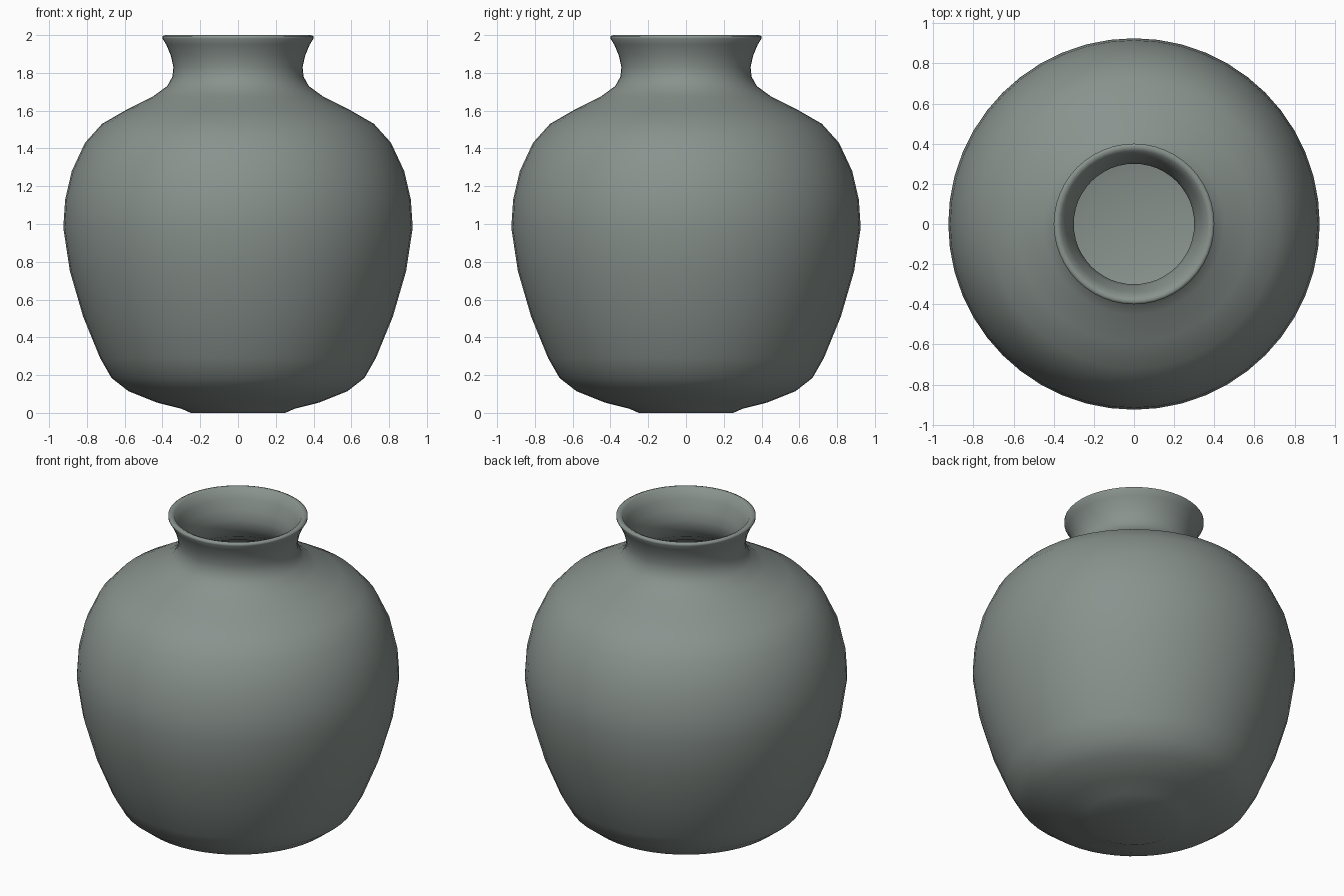
import bpy
import bmesh
import math

if "Cube" in bpy.data.objects:
    bpy.data.objects.remove(bpy.data.objects["Cube"], do_unlink=True)

SEGMENTS = 48

# Glaze colour
glaze = bpy.data.materials.new("grey_green_glaze")
glaze.use_nodes = True
colour = (0.25, 0.29, 0.27, 1.0)
glaze.diffuse_color = colour
shader = next(n for n in glaze.node_tree.nodes if n.type == 'BSDF_PRINCIPLED')
shader.inputs["Base Color"].default_value = colour
shader.inputs["Roughness"].default_value = 0.6

# Profiles as (radius, height): foot, belly, shoulder, neck
outer = [(0, 0.005), (0.25, 0.005), (0.30, 0.022), (0.43, 0.055), (0.58, 0.115),
         (0.67, 0.185), (0.73, 0.29), (0.82, 0.51), (0.89, 0.75),
         (0.925, 0.98), (0.915, 1.13), (0.88, 1.28), (0.81, 1.43),
         (0.72, 1.53), (0.59, 1.605), (0.45, 1.675), (0.375, 1.73),
         (0.347, 1.78), (0.342, 1.83), (0.355, 1.89), (0.38, 1.95)]
# Rounded lip
lip = [(0.40, 1.982), (0.40, 1.994), (0.385, 2.0), (0.365, 1.992)]
# Inside of the neck and hollow body
inner = [(0.34, 1.94), (0.312, 1.88), (0.30, 1.82), (0.305, 1.77),
         (0.34, 1.70), (0.43, 1.635), (0.57, 1.565), (0.69, 1.49),
         (0.77, 1.40), (0.84, 1.26), (0.88, 0.98), (0.85, 0.75),
         (0.78, 0.51), (0.69, 0.30), (0.56, 0.16), (0.42, 0.10),
         (0.25, 0.05), (0, 0.05)]

# Turn the profile around the vertical axis
bm = bmesh.new()
verts = [bm.verts.new((r, 0, z)) for r, z in outer + lip + inner]
edges = [bm.edges.new(pair) for pair in zip(verts, verts[1:])]
bmesh.ops.spin(bm, geom=verts + edges, cent=(0, 0, 0), axis=(0, 0, 1),
               angle=math.tau, steps=SEGMENTS, use_merge=False)
bmesh.ops.remove_doubles(bm, verts=bm.verts[:], dist=0.0005)
for v in bm.verts:
    # the flat foot rests on the ground
    if v.co.z < 0.01:
        v.co.z = 0
bmesh.ops.recalc_face_normals(bm, faces=bm.faces[:])
for face in bm.faces:
    face.smooth = True

mesh = bpy.data.meshes.new("vase")
bm.to_mesh(mesh)
bm.free()
mesh.materials.append(glaze)
vase = bpy.data.objects.new("vase", mesh)
bpy.context.collection.objects.link(vase)
